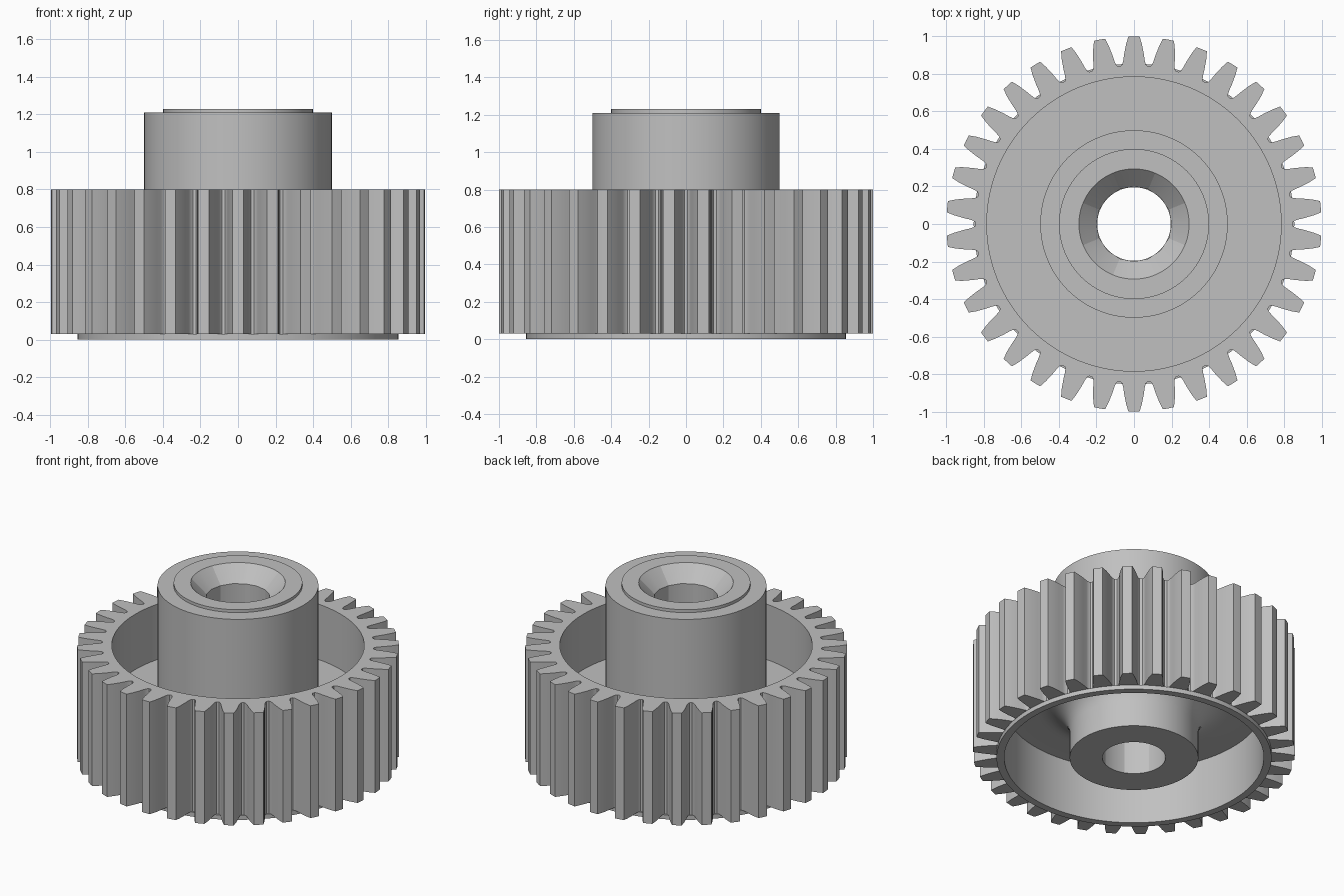
import bpy
import bmesh
import math

cube = bpy.data.objects.get("Cube")
if cube:
    bpy.data.objects.remove(cube, do_unlink=True)

TEETH = 34
GEAR_BOTTOM, GEAR_TOP = 0.03, 0.8
WEB_BOTTOM, WEB_TOP = 0.38, 0.42

# One plain grey for the whole part
grey = bpy.data.materials.new("plain_grey")
grey.use_nodes = True
colour = (0.53, 0.53, 0.53, 1)
grey.diffuse_color = colour
grey.node_tree.nodes["Principled BSDF"].inputs["Base Color"].default_value = colour


def finish(name, bm, angle=30):
    """Turn a bmesh into a smooth-by-angle object."""
    mesh = bpy.data.meshes.new(name)
    bm.to_mesh(mesh)
    bm.free()
    mesh.materials.append(grey)
    obj = bpy.data.objects.new(name, mesh)
    bpy.context.collection.objects.link(obj)
    bpy.ops.object.select_all(action="DESELECT")
    obj.select_set(True)
    bpy.context.view_layer.objects.active = obj
    bpy.ops.object.shade_smooth_by_angle(angle=math.radians(angle))
    return obj


def lathe(name, profile, segments, turn=0):
    """Revolve (radius, height) points about z; profile runs with its outside on the right."""
    bm = bmesh.new()
    rings = []
    for i in range(segments):
        a = turn + math.tau * i / segments
        rings.append([bm.verts.new((r * math.cos(a), r * math.sin(a), z)) for r, z in profile])
    for i, ring in enumerate(rings):
        after = rings[(i + 1) % segments]
        for j in range(len(profile) - 1):
            bm.faces.new((ring[j], after[j], after[j + 1], ring[j + 1]))
    return finish(name, bm)


# Hub, web and rim: boss underneath with a concave fillet into the web
fillet = 0.2
boss = [(0.196, 0), (0.4, 0)]
for i in range(9):
    a = math.pi / 2 * i / 8
    boss.append((0.4 + fillet * (1 - math.cos(a)),
                 WEB_BOTTOM - fillet + fillet * math.sin(a)))
rim = [(0.807, WEB_BOTTOM), (0.807, 0), (0.855, 0), (0.855, GEAR_BOTTOM),
       (0.825, GEAR_BOTTOM), (0.825, GEAR_TOP), (0.785, GEAR_TOP), (0.785, WEB_TOP)]
hub = [(0.5, WEB_TOP), (0.5, 1.21), (0.4, 1.21), (0.4, 1.23), (0.294, 1.23)]
lathe("hub_web_and_rim", boss + rim + hub, 96)

# Bore with a countersink, shaded as eight panels
bore = lathe("countersunk_bore", [(0.3, 1.23), (0.2, 1.13), (0.2, 0)], 16, math.pi / 8)
for edge in bore.data.edges:
    a, b = (bore.data.vertices[v].co for v in edge.vertices)
    mid = (a + b) / 2
    upright = abs(a.z - b.z) > 0.01
    panel = (math.atan2(mid.y, mid.x) - math.pi / 8) / (math.pi / 4)
    if upright and abs(panel - round(panel)) < 0.1:
        edge.use_edge_sharp = True

# Toothed ring: half-width and radius down one flank, mirrored for the other
flank = [(0.03, 1.0), (0.042, 0.96), (0.052, 0.91), (0.057, 0.875), (0.062, 0.855), (0.07, 0.845)]
tooth = [(-math.asin(w / r), r) for w, r in reversed(flank)]
tooth += [(0, 1.0)] + [(-a, r) for a, r in reversed(tooth)]
bm = bmesh.new()
columns = []
for k in range(TEETH):
    centre = math.pi / 2 + math.tau * k / TEETH
    for offset, r in tooth:
        c, s = math.cos(centre + offset), math.sin(centre + offset)
        columns.append([bm.verts.new((q * c, q * s, z)) for q, z in
                        ((0.815, GEAR_BOTTOM), (r, GEAR_BOTTOM), (r, GEAR_TOP), (0.815, GEAR_TOP))])
for i, col in enumerate(columns):
    after = columns[(i + 1) % len(columns)]
    for j in range(3):
        bm.faces.new((col[j], after[j], after[j + 1], col[j + 1]))
finish("toothed_ring", bm, 25)
